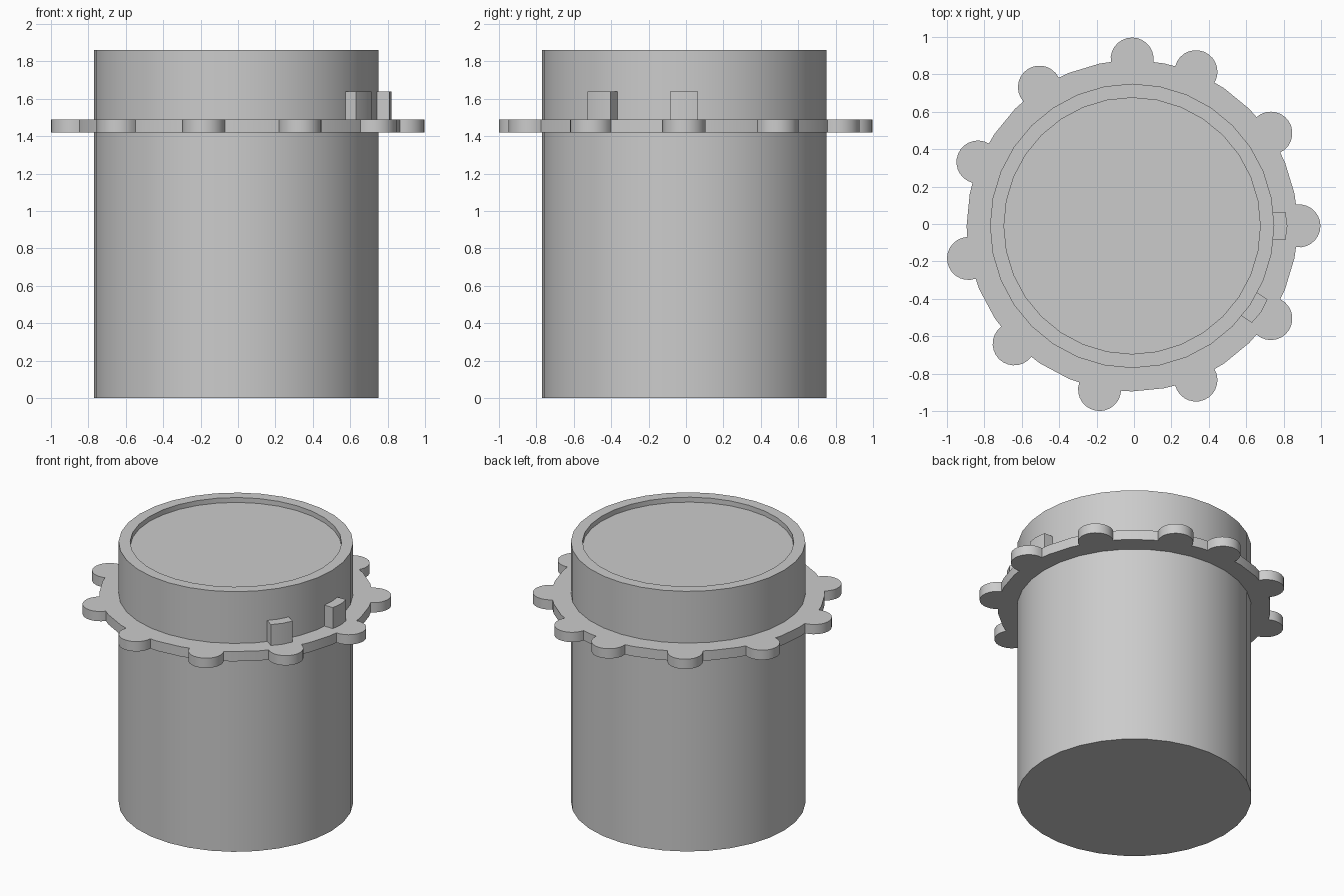
import bpy, bmesh
from math import cos, sin, radians

if "Cube" in bpy.data.objects:
    bpy.data.objects.remove(bpy.data.objects["Cube"])

CX, CY = -0.01, -0.01      # axis of the container
SIDES = 32
STEP = 33.75               # angle between rim tabs


def polar(r, deg):
    return (r * cos(radians(deg)), r * sin(radians(deg)))


def circle(r):
    return [polar(r, i * 360 / SIDES) for i in range(SIDES)]


def finish(name, bm, angle=30):
    bmesh.ops.recalc_face_normals(bm, faces=bm.faces)
    mesh = bpy.data.meshes.new(name)
    bm.to_mesh(mesh)
    bm.free()
    ob = bpy.data.objects.new(name, mesh)
    ob.location = (CX, CY, 0)
    bpy.context.collection.objects.link(ob)
    bpy.ops.object.select_all(action='DESELECT')
    ob.select_set(True)
    bpy.context.view_layer.objects.active = ob
    bpy.ops.object.shade_smooth_by_angle(angle=radians(angle))
    return ob


def lathe(name, profile):
    """Closed solid from (radius, z) rings, capped at both ends."""
    bm = bmesh.new()
    rings = [[bm.verts.new((x, y, z)) for x, y in circle(r)] for r, z in profile]
    for a, b in zip(rings, rings[1:]):
        for i in range(SIDES):
            j = (i + 1) % SIDES
            bm.faces.new((a[i], a[j], b[j], b[i]))
    bm.faces.new(rings[0])
    bm.faces.new(rings[-1])
    return finish(name, bm)


def prism(name, loops, z0, z1, angle=0.0):
    """Extrude an outline (first loop) with optional hole loops."""
    bm = bmesh.new()
    edges = []
    for loop in loops:
        vs = [bm.verts.new((x, y, z0)) for x, y in loop]
        edges += [bm.edges.new((vs[i - 1], vs[i])) for i in range(len(vs))]
    bmesh.ops.triangle_fill(bm, edges=edges, use_beauty=True)
    res = bmesh.ops.extrude_face_region(bm, geom=bm.faces[:], use_keep_orig=True)
    top = [v for v in res['geom'] if isinstance(v, bmesh.types.BMVert)]
    bmesh.ops.translate(bm, verts=top, vec=(0, 0, z1 - z0))
    return finish(name, bm)


# Container body with a shallow recess in the top
lathe("container_body", [(0.76, 0), (0.76, 1.86), (0.685, 1.86), (0.685, 1.825)])

# Collar with round tabs; one gap is shorter because the steps overrun a turn
tabs = [(k * STEP) % 360 for k in range(-8, 3)]
outline = []
for i in range(SIDES):
    a = i * 360 / SIDES
    if all(abs((a - t + 180) % 360 - 180) > 8 for t in tabs):
        outline.append((a, [polar(0.885, a)]))
for t in tabs:
    cx, cy = polar(0.892, t)
    arc = []
    for n in range(15):
        dx, dy = polar(0.115, t - 98 + n * 14)
        arc.append((cx + dx, cy + dy))
    outline.append((t, arc))
outline.sort(key=lambda item: item[0])
points = [p for _, pts in outline for p in pts]
prism("tabbed_collar", [points, circle(0.755)], 1.42, 1.49)

# Two locking pegs standing on the collar
for n, name in enumerate(("side_peg", "front_peg")):
    peg = prism(name, [[(0.75, -0.075), (0.82, -0.075), (0.83, 0),
                        (0.82, 0.075), (0.75, 0.075)]], 1.49, 1.64)
    peg.rotation_euler.z = radians(-STEP * n)
